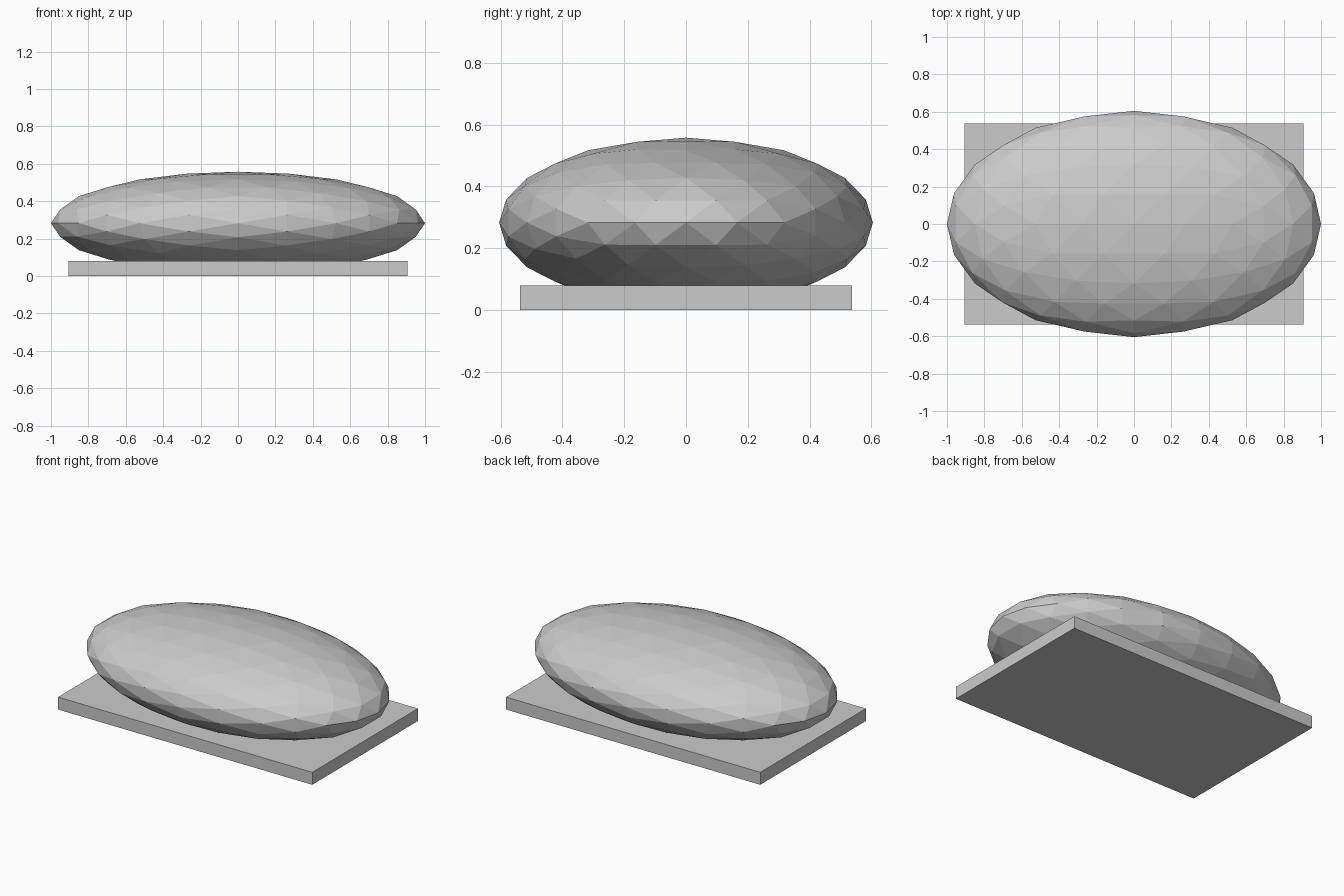
import bpy, bmesh, math
from mathutils import Vector

if "Cube" in bpy.data.objects:
    bpy.data.objects.remove(bpy.data.objects["Cube"])


def make_object(name, bm):
    bmesh.ops.recalc_face_normals(bm, faces=bm.faces)
    mesh = bpy.data.meshes.new(name)
    bm.to_mesh(mesh)
    bm.free()
    obj = bpy.data.objects.new(name, mesh)
    bpy.context.collection.objects.link(obj)
    return obj


# Base slab
PLATE_H = 0.08
bm = bmesh.new()
bmesh.ops.create_cube(bm, size=1.0)
for v in bm.verts:
    v.co = Vector((v.co.x * 1.812, v.co.y * 1.076, (v.co.z + 0.5) * PLATE_H))
make_object("base_slab", bm)

# Faceted boulder: icosahedron with edges square to the axes, split twice, then flattened
phi = (1 + math.sqrt(5)) / 2
bm = bmesh.new()
for s in (-1, 1):
    for t in (-1, 1):
        for co in ((s * phi, t, 0), (0, s * phi, t), (t, 0, s * phi)):
            bm.verts.new(Vector(co).normalized())
bmesh.ops.convex_hull(bm, input=bm.verts)
for _ in range(2):
    bmesh.ops.subdivide_edges(bm, edges=bm.edges[:], cuts=1, use_grid_fill=True)
    for v in bm.verts:
        v.co.normalize()
for v in bm.verts:
    v.co = Vector((v.co.x, v.co.y * 0.605, v.co.z * 0.275 + 0.283))
make_object("boulder", bm)
